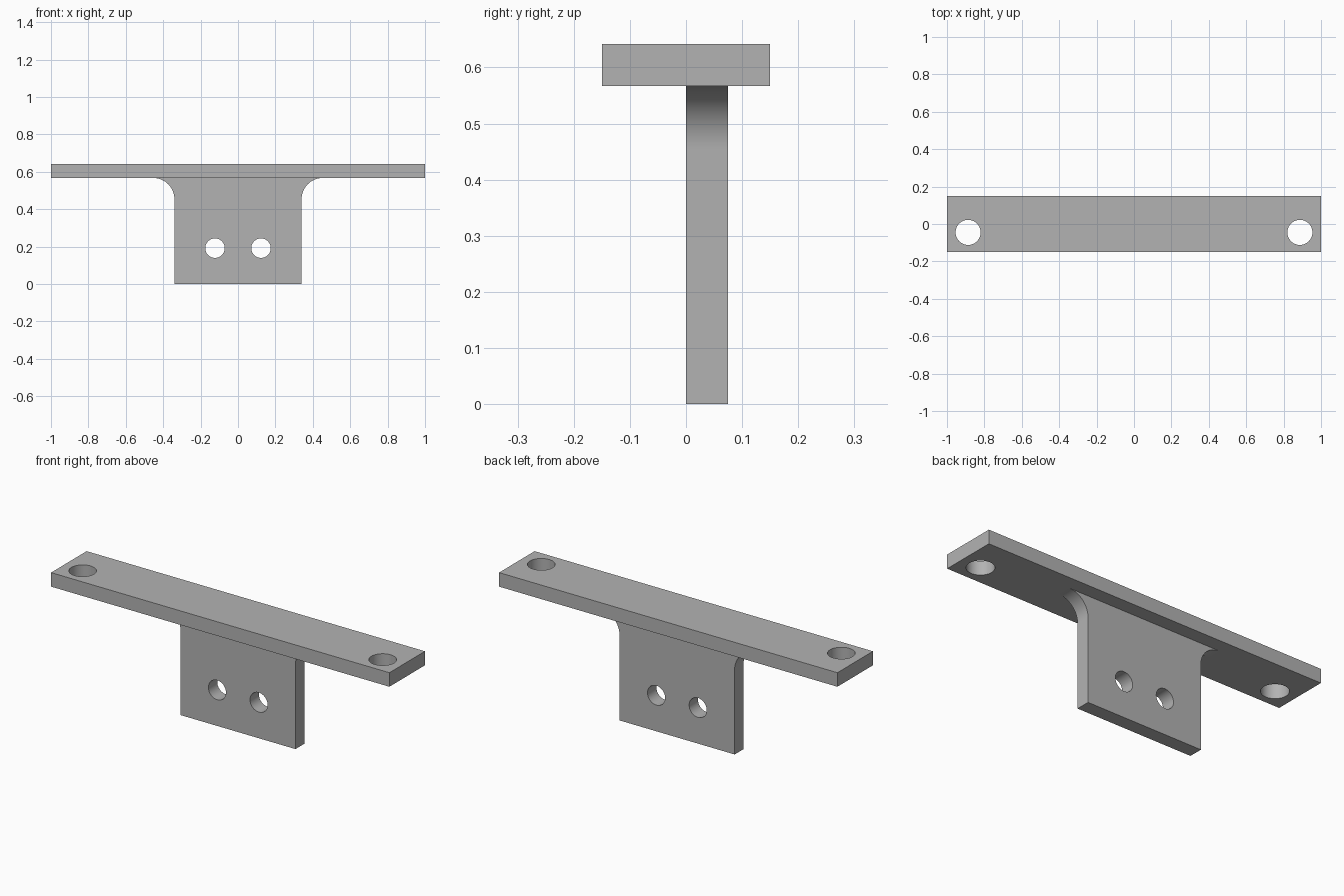
import bpy, bmesh
from math import sin, cos, pi, radians
from mathutils import Matrix, Vector

cube = bpy.data.objects.get("Cube")
if cube:
    bpy.data.objects.remove(cube, do_unlink=True)

HEIGHT, UNDERSIDE = 0.642, 0.567
WEB_HALF, WEB_THICK, FILLET = 0.34, 0.075, 0.113

grey = bpy.data.materials.new("plain grey")
grey.use_nodes = True
colour = (0.45, 0.45, 0.45, 1)
grey.diffuse_color = colour
grey.node_tree.nodes["Principled BSDF"].inputs["Base Color"].default_value = colour


def extrude_profile(name, points, direction):
    """Make a closed solid from a planar outline."""
    bm = bmesh.new()
    face = bm.faces.new([bm.verts.new(p) for p in points])
    result = bmesh.ops.extrude_face_region(bm, geom=[face], use_keep_orig=True)
    moved = [v for v in result["geom"] if isinstance(v, bmesh.types.BMVert)]
    bmesh.ops.translate(bm, verts=moved, vec=Vector(direction))
    bmesh.ops.recalc_face_normals(bm, faces=bm.faces)
    mesh = bpy.data.meshes.new(name)
    bm.to_mesh(mesh)
    bm.free()
    mesh.materials.append(grey)
    obj = bpy.data.objects.new(name, mesh)
    bpy.context.collection.objects.link(obj)
    return obj


def drill(obj, centre, radius, rotation):
    """Cut a round through-hole and discard the cutter."""
    bm = bmesh.new()
    bmesh.ops.create_cone(bm, cap_ends=True, segments=64, radius1=radius,
                          radius2=radius, depth=0.4,
                          matrix=Matrix.Translation(centre) @ rotation)
    mesh = bpy.data.meshes.new("hole_cutter")
    bm.to_mesh(mesh)
    bm.free()
    mesh.materials.append(grey)
    cutter = bpy.data.objects.new("hole_cutter", mesh)
    cutter.hide_render = True
    bpy.context.collection.objects.link(cutter)
    mod = obj.modifiers.new("hole", 'BOOLEAN')
    mod.operation, mod.solver, mod.object = 'DIFFERENCE', 'EXACT', cutter
    bpy.context.view_layer.objects.active = obj
    bpy.ops.object.modifier_apply(modifier=mod.name)
    bpy.data.objects.remove(cutter, do_unlink=True)


# Mounting plate
plate = extrude_profile(
    "mounting_plate",
    [(x, y, UNDERSIDE) for x, y in ((-1, -0.15), (1, -0.15), (1, 0.15), (-1, 0.15))],
    (0, 0, HEIGHT - UNDERSIDE))

# Hanging web with fillets where it meets the plate
right_edge = [(WEB_HALF, 0)]
for i in range(17):
    a = pi - i * pi / 32
    right_edge.append((WEB_HALF + FILLET + FILLET * cos(a),
                       UNDERSIDE - FILLET + FILLET * sin(a)))
left_edge = [(-x, z) for x, z in reversed(right_edge)]
web = extrude_profile("hanging_web",
                      [(x, 0, z) for x, z in right_edge + left_edge],
                      (0, WEB_THICK, 0))

# Bolt holes, mirrored left and right
for side in (-1, 1):
    drill(plate, (side * 0.887, -0.045, 0.6), 0.067, Matrix())
    drill(web, (side * 0.123, 0.04, 0.192), 0.052, Matrix.Rotation(pi / 2, 4, 'X'))

# Smooth bores and fillets, crisp corners
for obj in (plate, web):
    bpy.ops.object.select_all(action='DESELECT')
    obj.select_set(True)
    bpy.context.view_layer.objects.active = obj
    bpy.ops.object.shade_smooth_by_angle(angle=radians(30))
